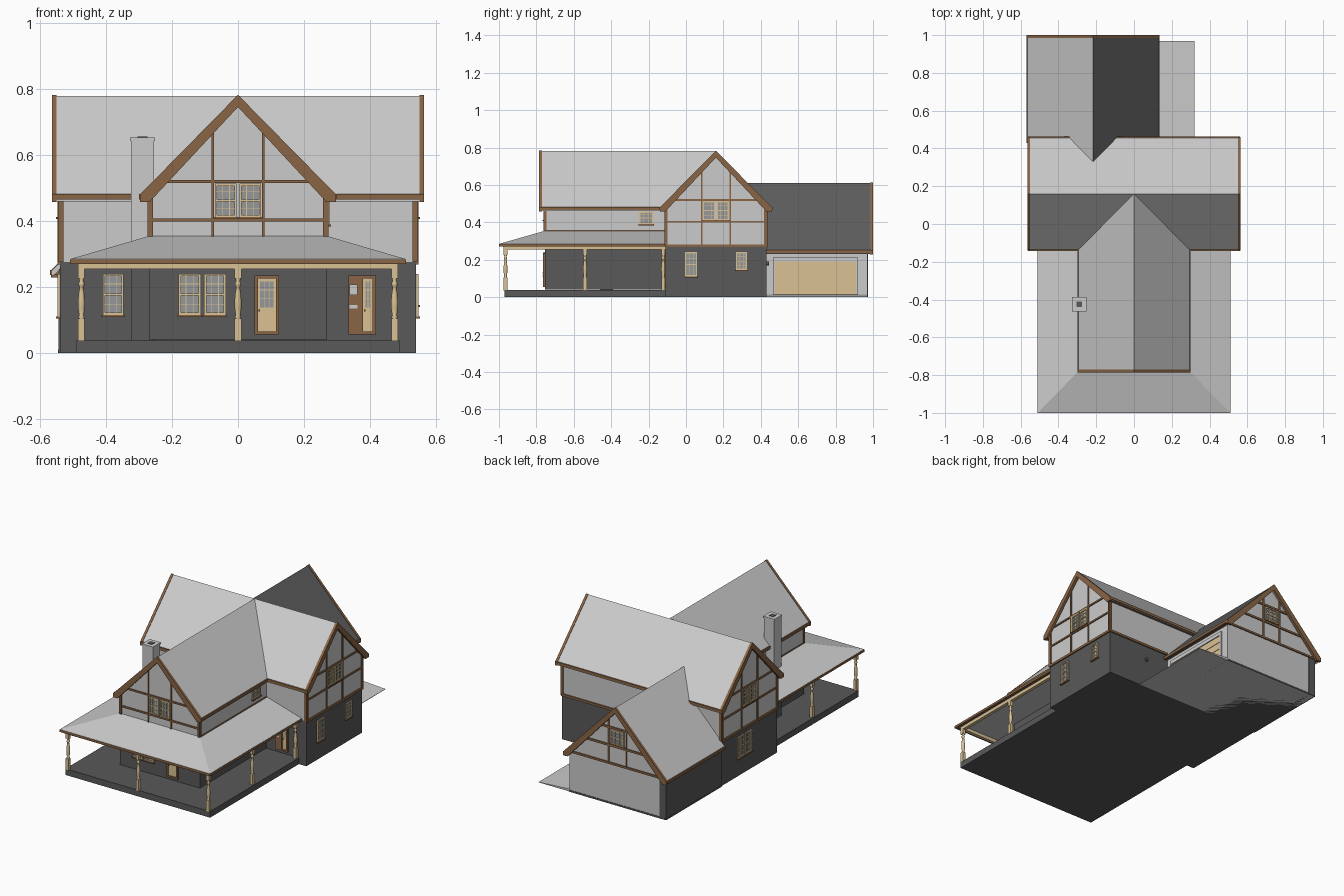
import bpy, bmesh, math

if "Cube" in bpy.data.objects:
    bpy.data.objects.remove(bpy.data.objects["Cube"])


def material(name, r, g, b):
    m = bpy.data.materials.new(name)
    m.diffuse_color = (r, g, b, 1)
    m.use_nodes = True
    m.node_tree.nodes["Principled BSDF"].inputs["Base Color"].default_value = m.diffuse_color
    return m


DARK = material("dark_stone", .10, .10, .10)
SLATE = material("dark_roof", .11, .11, .11)
BROWN = material("brown_timber", .25, .13, .06)
TAN = material("tan_wood", .70, .54, .30)
GLASS = material("grey_glass", .30, .31, .32)


def finish(name, bm, mat=None):
    bmesh.ops.recalc_face_normals(bm, faces=bm.faces)
    me = bpy.data.meshes.new(name)
    bm.to_mesh(me)
    bm.free()
    if mat:
        me.materials.append(mat)
    ob = bpy.data.objects.new(name, me)
    bpy.context.collection.objects.link(ob)
    return ob


def boxes(name, spans, mat=None):
    # each span is x0, x1, y0, y1, z0, z1
    bm = bmesh.new()
    for x0, x1, y0, y1, z0, z1 in spans:
        for v in bmesh.ops.create_cube(bm, size=1)["verts"]:
            v.co = ((x0 + x1) / 2 + v.co.x * abs(x1 - x0),
                    (y0 + y1) / 2 + v.co.y * abs(y1 - y0),
                    (z0 + z1) / 2 + v.co.z * abs(z1 - z0))
    return finish(name, bm, mat)


def prism(name, profile, axis, a, b, mat=None):
    bm = bmesh.new()
    rings = [[bm.verts.new((p, u, z) if axis == "x" else (u, p, z)) for u, z in profile] for p in (a, b)]
    n = len(profile)
    for r in rings:
        bm.faces.new(r)
    for i in range(n):
        j = (i + 1) % n
        bm.faces.new((rings[0][i], rings[0][j], rings[1][j], rings[1][i]))
    return finish(name, bm, mat)


def gable_walls(name, axis, c, half, base, eave, apex, a, b):
    prism(name, [(c - half, base), (c + half, base), (c + half, eave), (c, apex), (c - half, eave)], axis, a, b)


def gable_roof(name, axis, c, half, ze, zr, a, b, mats=(None, None), t=.02):
    for s, side, mat in ((-1, "left", mats[0]), (1, "right", mats[1])):
        prism(f"{name}_{side}_slope", [(c, zr), (c + s * half, ze), (c + s * half, ze - t), (c, zr - t)],
              axis, a, b, mat)


def bargeboard(name, axis, c, half, ze, zr, a, b):
    h, t = half + .003, .034
    prism(name, [(c - h, ze), (c, zr + .003), (c + h, ze), (c + h, ze - t + .012),
                 (c + h - .03, ze - t + .012), (c, zr - t), (c - h + .03, ze - t + .012), (c - h, ze - t + .012)],
          axis, a, b, BROWN)


def on_wall(wall, u0, u1, z0, z1, out):
    axis, pos, sign = wall
    p, q = pos - .004 * sign, pos + out * sign
    return (p, q, u0, u1, z0, z1) if axis == "x" else (u0, u1, p, q, z0, z1)


def grid_bars(wall, u0, u1, z0, z1, cols, rows, out, w=.003):
    bars = [on_wall(wall, u0 + (u1 - u0) * i / cols - w / 2, u0 + (u1 - u0) * i / cols + w / 2, z0, z1, out)
            for i in range(1, cols)]
    return bars + [on_wall(wall, u0, u1, z0 + (z1 - z0) * i / rows - w / 2,
                           z0 + (z1 - z0) * i / rows + w / 2, out) for i in range(1, rows)]


def border(wall, u0, u1, z0, z1, w, out):
    return [on_wall(wall, u0, u0 + w, z0, z1, out), on_wall(wall, u1 - w, u1, z0, z1, out),
            on_wall(wall, u0 + w, u1 - w, z0, z0 + w, out), on_wall(wall, u0 + w, u1 - w, z1 - w, z1, out)]


def window(name, wall, u0, u1, z0, z1):
    boxes(name + "_glass", [on_wall(wall, u0, u1, z0, z1, .002)], GLASS)
    mid = (z0 + z1) / 2
    boxes(name + "_frame", border(wall, u0, u1, z0, z1, .007, .008)
          + [on_wall(wall, u0 + .007, u1 - .007, mid - .003, mid + .003, .007)]
          + grid_bars(wall, u0, u1, z0, z1, 3, 4, .005, .002), TAN)
    boxes(name + "_sill", [on_wall(wall, u0 - .004, u1 + .004, z0 - .006, z0, .012)], BROWN)


def door(name, wall, u0, u1, z0, z1):
    boxes(name + "_frame", border(wall, u0, u1, z0, z1, .01, .01), BROWN)
    a, b, mid = u0 + .01, u1 - .01, z0 + (z1 - z0) * .46
    boxes(name + "_leaf", [on_wall(wall, a, b, z0 + .01, z1 - .01, .003)], TAN)
    boxes(name + "_glass", [on_wall(wall, a + .007, b - .007, mid, z1 - .018, .005)], GLASS)
    boxes(name + "_bars", grid_bars(wall, a + .007, b - .007, mid, z1 - .018, 3, 3, .007, .002), TAN)
    boxes(name + "_knob", [on_wall(wall, a + .002, a + .007, mid - .012, mid - .006, .012)], BROWN)


# walls: (axis, position, outward sign)
FRONT, PORCH_BACK, REAR = ("y", -.755, -1), ("y", -.11, -1), ("y", .43, 1)
RIGHT, LEFT = ("x", .54, 1), ("x", -.54, -1)
GARAGE_END, GARAGE_SIDE = ("y", .97, 1), ("x", .11, 1)

# lower storey, porch slab and plinth
boxes("lower_storey", [(-.54, .54, -.11, .43, 0, .275), (-.27, .27, -.755, -.11, .04, .275)], DARK)
boxes("porch_floor", [(-.49, .49, -.97, -.11, 0, .038)], DARK)

# upper storeys
gable_walls("main_upper_walls", "x", .16, .27, .275, .485, .762, -.54, .54)
gable_walls("front_upper_walls", "y", 0, .27, .275, .485, .762, -.755, .0)

# main and front roofs
gable_roof("main_roof", "x", .16, .297, .48, .78, -.56, .56)
gable_roof("front_roof", "y", 0, .295, .48, .78, -.78, .16)
for s, n in ((-1, "left"), (1, "right")):
    bargeboard(f"{n}_bargeboard", "x", .16, .297, .48, .78, s * .565, s * .55)
    boxes(f"front_roof_{n}_gutter", [(s * .275, s * .3, -.775, -.13, .466, .482)], BROWN)
bargeboard("front_bargeboard", "y", 0, .295, .48, .78, -.785, -.77)
boxes("main_roof_gutters", [(-.56, .56, -.142, -.115, .466, .482), (-.56, .56, .435, .462, .466, .482)], BROWN)

# garage
gable_walls("garage_walls", "y", -.215, .325, 0, .25, .592, .43, .97)
boxes("garage_stone_side", [(-.545, -.5, .43, .972, 0, .25)], DARK)
boxes("garage_plinth", [(-.546, .112, .43, .973, 0, .01)], DARK)
gable_roof("garage_roof", "y", -.217, .348, .25, .61, .43, .995, (None, SLATE))
gable_roof("garage_roof_join", "y", -.217, .2, .61 - .2 * .36 / .348, .61, .3, .43, (None, SLATE))
bargeboard("garage_bargeboard", "y", -.217, .348, .25, .61, 1.0, .985)
boxes("garage_gutters", [(.108, .135, .43, .99, .236, .252), (-.57, -.542, .43, .99, .236, .252)], BROWN)
boxes("garage_door", [on_wall(GARAGE_SIDE, .475, .91, .015 + i * .044, .055 + i * .044, .006) for i in range(4)]
      + [on_wall(GARAGE_SIDE, .475, .91, .015, .19, .003)], TAN)
boxes("garage_door_trim", [on_wall(GARAGE_SIDE, .465, .475, 0, .213, .009),
                           on_wall(GARAGE_SIDE, .91, .92, 0, .213, .009),
                           on_wall(GARAGE_SIDE, .475, .91, .19, .213, .009)])
prism("driveway_ramp", [(.11, 0), (.32, 0), (.32, .002), (.11, .015)], "y", .43, .97)

# porch roof: a hipped apron round the front block
bm = bmesh.new()
rings = [[bm.verts.new((x * w, y, z)) for x, y in ((-1, f), (1, f), (1, -.108), (-1, -.108))]
         for w, f, z in ((.508, -.998, .275), (.508, -.998, .285), (.265, -.75, .356))]
bm.faces.new(rings[0])
bm.faces.new(rings[2])
for lo, hi in zip(rings, rings[1:]):
    for i in range(4):
        j = (i + 1) % 4
        bm.faces.new((lo[i], lo[j], hi[j], hi[i]))
finish("porch_roof", bm)
boxes("porch_fascia", [(-.51, .51, -1.0, -.985, .27, .284)]
      + [(s * .51, s * .495, -.985, -.11, .27, .284) for s in (-1, 1)], BROWN)
boxes("porch_beam", [(-.485, .485, -.975, -.955, .255, .276)]
      + [(s * .485, s * .465, -.955, -.11, .255, .276) for s in (-1, 1)], TAN)

# turned porch columns
bm = bmesh.new()
profile = ((.006, .1), (.010, .108), (.007, .114), (.0105, .135), (.011, .155), (.008, .185),
           (.0055, .2), (.009, .205), (.009, .212), (.006, .217), (.009, .228))
verts = [bm.verts.new((r, 0, z)) for r, z in profile]
edges = [bm.edges.new(p) for p in zip(verts, verts[1:])]
bmesh.ops.spin(bm, geom=verts + edges, cent=(0, 0, 0), axis=(0, 0, 1), angle=math.tau, steps=14)
bmesh.ops.remove_doubles(bm, verts=bm.verts, dist=.0001)
for f in bm.faces:
    f.smooth = True
shaft = finish("porch_column_1", bm, TAN)
spots = [(s * .475, y) for s in (-1, 1) for y in (-.965, -.54, -.122)] + [(0, -.965)]
shaft.location = (*spots[0], 0)
for i, (x, y) in enumerate(spots[1:], 2):
    ob = bpy.data.objects.new(f"porch_column_{i}", shaft.data)
    ob.location = (x, y, 0)
    bpy.context.collection.objects.link(ob)
boxes("column_blocks", [(x - .01, x + .01, y - .01, y + .01, z0, z1)
                        for x, y in spots for z0, z1 in ((.036, .104), (.226, .258))], TAN)

# timber framing on the gables
for name, wall, c, half in (("front", FRONT, 0, .27), ("right", RIGHT, .16, .27), ("left", LEFT, .16, .27)):
    bars = [on_wall(wall, c + s * .077 - .004, c + s * .077 + .004, .28, .685, .006) for s in (-1, 1)]
    bars += [on_wall(wall, c + min(s * half, s * (half - .012)), c + max(s * half, s * (half - .012)),
                     .275, .49, .007) for s in (-1, 1)]
    bars += [on_wall(wall, c - h, c + h, z - .005, z + .005, .0065) for z, h in ((.52, .232), (.403, half))]
    boxes(f"{name}_gable_timbers", bars, BROWN)
    for k, s in enumerate((-1, 1)):
        u = c + s * .037
        window(f"{name}_gable_window_{k + 1}", wall, u - .033, u + .033, .412, .514)
boxes("garage_gable_timbers",
      [on_wall(GARAGE_END, -.217 + s * .06 - .004, -.217 + s * .06 + .004, .25, .535, .006) for s in (-1, 1)]
      + [on_wall(GARAGE_END, -.217 - h, -.217 + h, z - .006, z + .006, .007)
         for z, h in ((.25, .325), (.36, .22), (.47, .115))], BROWN)
window("garage_gable_window", GARAGE_END, -.262, -.172, .372, .46)

# floor bands and corner posts
boxes("floor_bands", [on_wall(w, -.11, .43, .268, .282, .008) for w in (RIGHT, LEFT)]
      + [on_wall(REAR, .11, .54, .268, .282, .008)], BROWN)
boxes("corner_posts", [on_wall(w, min(s * .545, s * .53), max(s * .545, s * .53), .275, .475, .006)
                       for w in (PORCH_BACK, REAR) for s in (-1, 1)]
      + [(s * .26, s * .275, -.76, -.745, .33, .48) for s in (-1, 1)], BROWN)
boxes("front_block_side_rails", [(s * .26, s * .275, -.755, -.11, .35, .358) for s in (-1, 1)], BROWN)

# remaining windows and doors
window("porch_window_left", PORCH_BACK, -.41, -.347, .115, .24)
window("porch_window_1", FRONT, -.18, -.113, .115, .24)
window("porch_window_2", FRONT, -.103, -.037, .115, .24)
window("right_window_1", RIGHT, -.005, .06, .11, .24)
window("right_window_2", RIGHT, .267, .326, .145, .24)
window("left_window_1", LEFT, .135, .2, .11, .24)
window("left_window_2", LEFT, .21, .275, .11, .24)
window("side_upper_window", ("x", .27, 1), -.25, -.175, .39, .458)
door("front_door", FRONT, .05, .125, .055, .235)
door("side_door", PORCH_BACK, .37, .418, .055, .235)
boxes("side_door_panel", [on_wall(PORCH_BACK, .335, .37, .055, .235, .01)], BROWN)
boxes("mail_box", [on_wall(PORCH_BACK, .339, .363, .175, .207, .02),
                   on_wall(PORCH_BACK, .339, .363, .135, .145, .013)])

# chimney and rear wall lamp
boxes("chimney", [(-.325, -.255, -.46, -.39, .275, .648), (-.328, -.252, -.463, -.387, .643, .653)])
boxes("chimney_base", [(-.325, -.255, -.46, -.39, .03, .276)], DARK)
boxes("chimney_flue", [(-.305, -.275, -.44, -.41, .64, .656)], DARK)
bpy.ops.mesh.primitive_cylinder_add(vertices=12, radius=.01, depth=.016, location=(.27, .436, .18),
                                    rotation=(math.pi / 2, 0, 0))
bpy.context.object.name = "rear_wall_lamp"
bpy.context.object.data.materials.append(DARK)
